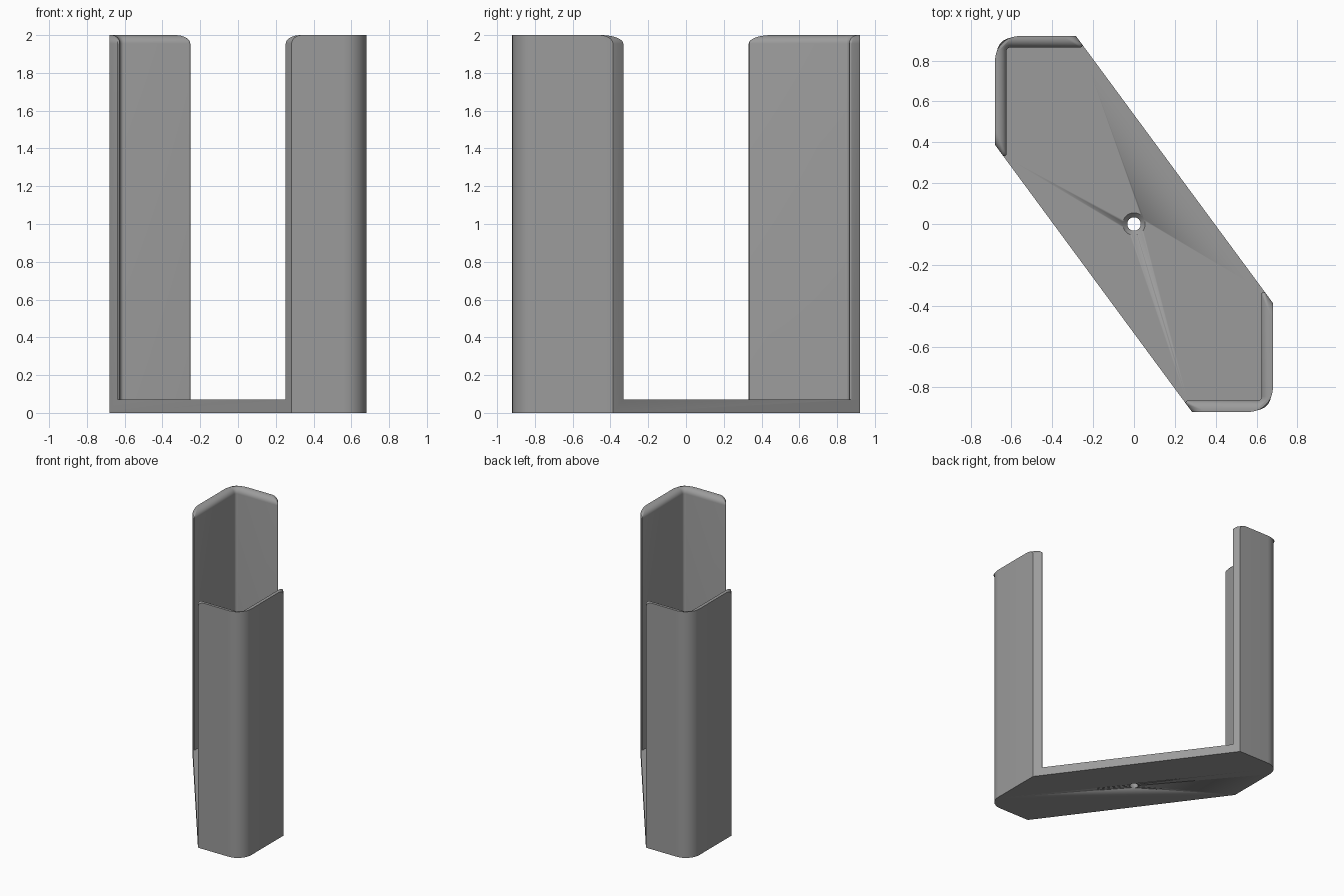
import bpy, bmesh, math
from mathutils import Vector as V

if "Cube" in bpy.data.objects:
    bpy.data.objects.remove(bpy.data.objects["Cube"])

HX, HY, H = 0.68, 0.92, 2.0      # half width, half depth, height
BASE, T = 0.07, 0.056            # plate and wall thickness
ROUND = 0.045                    # rounding of the wall tops
EX, EY = -0.284, 0.387           # where the slanted sides meet the outer walls

grey = bpy.data.materials.new("grey plastic")
grey.diffuse_color = (0.33, 0.33, 0.33, 1)
grey.use_nodes = True
grey.node_tree.nodes["Principled BSDF"].inputs["Base Color"].default_value = grey.diffuse_color


def fillet(a, b, c, r, n):
    """Arc of n + 1 points rounding corner b between a and c."""
    u, w = (a - b).normalized(), (c - b).normalized()
    half = u.angle(w) / 2
    mid = b + (u + w).normalized() * (r / math.sin(half))
    p, q = b + u * (r / math.tan(half)) - mid, b + w * (r / math.tan(half)) - mid
    full = p.angle(q)
    return [mid + (p * math.sin(full * (1 - i / n)) + q * math.sin(full * i / n)) / math.sin(full)
            for i in range(n + 1)]


NO, NE, NI = 10, 4, 5            # segments: outer corner, wall end edge, inner corner


def footprint(d):
    """L-shaped wall section, inner and end faces pulled in by d."""
    slant = V((HX - EX, -EY - HY)).normalized()
    t = T - d
    sx, sy = d / abs(slant.y), d / abs(slant.x)
    run = slant.x / abs(slant.y)
    e1, e2 = V((EX - sx, HY)), V((-HX, EY + sy))
    i1 = V((e1.x + t * run, HY - t))
    i2 = V((-HX + t, e2.y - t / run))
    corner, inner = V((-HX, HY)), V((-HX + t, HY - t))
    r = 0.01 * t / T
    outer = [e1] + fillet(e1, corner, e2, 0.12, NO) + [e2]
    inside = fillet(e2, i2, inner, r, NE) + fillet(i2, inner, i1, 0.02 + d, NI) \
        + fillet(inner, i1, e1, r, NE)
    return outer, inside


bm = bmesh.new()
bottoms, outers, insides = [], [], []

# Two corner walls, the second turned half a circle
layers = [(0, BASE)] + [(ROUND * (1 - math.cos(a)), H - ROUND + ROUND * math.sin(a))
                        for a in (math.pi / 2 * k / 8 for k in range(9))]
for s in (1, -1):
    rings = []
    for d, z in layers:
        o, i = footprint(d)
        rings.append([bm.verts.new((s * p.x, s * p.y, z)) for p in o + i])
    n = len(rings[0])
    for lo, hi in zip(rings, rings[1:]):
        for k in range(n):
            j = (k + 1) % n
            bm.faces.new((lo[k], lo[j], hi[j], hi[k]))
    bm.faces.new(rings[-1])
    m = len(footprint(0)[0])
    bot = [bm.verts.new((v.co.x, v.co.y, 0)) for v in rings[0][:m]]
    for k in range(m - 1):
        bm.faces.new((bot[k], bot[k + 1], rings[0][k + 1], rings[0][k]))
    bottoms.append(bot)
    outers.append(rings[0][:m])
    insides.append(rings[0][m:])

# Base plate: underside, floor and the two slanted sides
bm.faces.new(bottoms[0] + bottoms[1])
bm.faces.new(insides[0] + insides[1])
for a, b in ((0, 1), (1, 0)):
    bm.faces.new((bottoms[a][-1], bottoms[b][0], outers[b][0],
                  insides[b][-1], insides[a][0], outers[a][-1]))
bmesh.ops.recalc_face_normals(bm, faces=bm.faces)


def make(name, bm):
    me = bpy.data.meshes.new(name)
    bm.to_mesh(me)
    bm.free()
    me.materials.append(grey)
    ob = bpy.data.objects.new(name, me)
    bpy.context.collection.objects.link(ob)
    bpy.ops.object.select_all(action='DESELECT')
    ob.select_set(True)
    bpy.context.view_layer.objects.active = ob
    bpy.ops.object.shade_smooth_by_angle(angle=math.radians(30))
    return ob


bracket = make("corner_bracket", bm)

# Countersunk screw hole
bm = bmesh.new()
profile = [(0.033, -0.05), (0.033, 0.045), (0.055, 0.067), (0.055, 0.1)]
loops = [[bm.verts.new((r * math.cos(k * math.pi / 16), r * math.sin(k * math.pi / 16), z))
          for k in range(32)] for r, z in profile]
for lo, hi in zip(loops, loops[1:]):
    for k in range(32):
        j = (k + 1) % 32
        bm.faces.new((lo[k], lo[j], hi[j], hi[k]))
bm.faces.new(loops[0])
bm.faces.new(loops[-1])
bmesh.ops.recalc_face_normals(bm, faces=bm.faces)
cutter = make("screw_hole_cutter", bm)
cutter.hide_render = True
cutter.hide_set(True)

cut = bracket.modifiers.new("screw_hole", 'BOOLEAN')
cut.operation, cut.solver, cut.object = 'DIFFERENCE', 'EXACT', cutter
